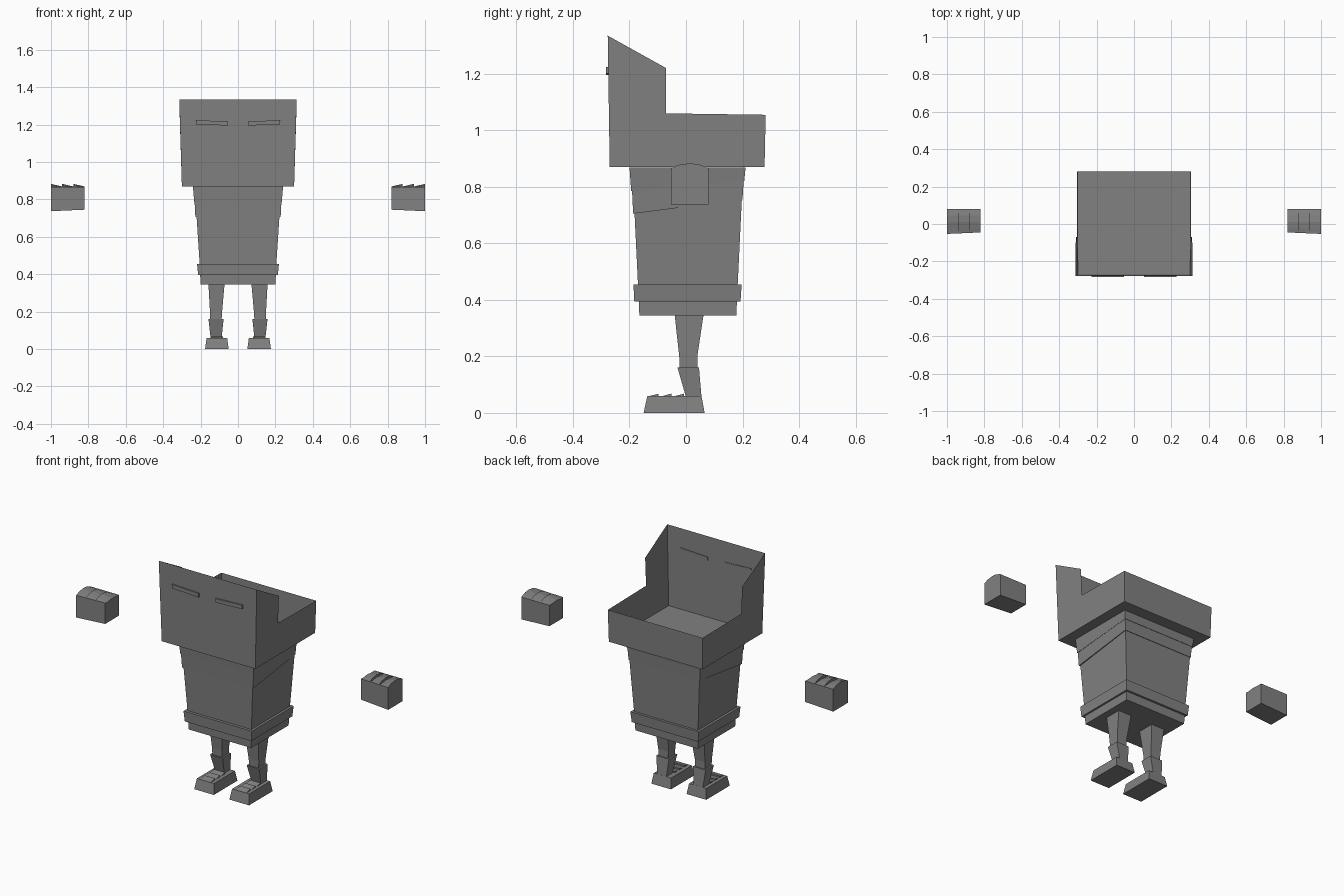
import bpy
import bmesh

if "Cube" in bpy.data.objects:
    bpy.data.objects.remove(bpy.data.objects["Cube"])

grey = bpy.data.materials.new("plain_grey")
grey.diffuse_color = (0.22, 0.22, 0.22, 1)
grey.use_nodes = True
grey.node_tree.nodes["Principled BSDF"].inputs["Base Color"].default_value = grey.diffuse_color


def make(name, verts, faces):
    bm = bmesh.new()
    vs = [bm.verts.new(v) for v in verts]
    for f in faces:
        bm.faces.new([vs[i] for i in f])
    bmesh.ops.recalc_face_normals(bm, faces=bm.faces[:])
    me = bpy.data.meshes.new(name)
    bm.to_mesh(me)
    bm.free()
    me.materials.append(grey)
    ob = bpy.data.objects.new(name, me)
    bpy.context.collection.objects.link(ob)
    return ob


def loft(name, rings):
    """Closed skin through rings that share one point count."""
    n = len(rings[0])
    faces = [list(range(n)), [(len(rings) - 1) * n + i for i in range(n)]]
    for r in range(len(rings) - 1):
        for i in range(n):
            j = (i + 1) % n
            faces.append([r * n + i, r * n + j, (r + 1) * n + j, (r + 1) * n + i])
    return make(name, [p for ring in rings for p in ring], faces)


def rect(x0, x1, y0, y1, zf, zb=None):
    """Level ring, or one sloping from front height zf to back height zb."""
    zb = zf if zb is None else zb
    return [(x0, y0, zf), (x1, y0, zf), (x1, y1, zb), (x0, y1, zb)]


# Head: open-topped thin shell with a tall face and low sides
profile = [(-0.27, 0.87), (0.278, 0.87), (0.282, 1.055), (-0.07, 1.06),
           (-0.07, 1.22), (-0.277, 1.335)]
hw = [0.30, 0.30, 0.304, 0.305, 0.311, 0.314]
left = [(-w, y, z) for w, (y, z) in zip(hw, profile)]
right = [(w, y, z) for w, (y, z) in zip(hw, profile)]
make("head", left + right, [
    [0, 1, 2, 3], [0, 3, 4, 5],              # left wall
    [6, 7, 8, 9], [6, 9, 10, 11],            # right wall
    [0, 1, 7, 6], [1, 2, 8, 7], [0, 5, 11, 6]])  # floor, back, face

# Torso, collars and belt
loft("torso", [rect(-0.20, 0.20, -0.165, 0.178, 0.345),
               rect(-0.205, 0.205, -0.17, 0.183, 0.455),
               rect(-0.232, 0.232, -0.19, 0.203, 0.868)])
loft("lower_collar", [rect(-0.228, 0.228, -0.187, 0.200, 0.705, 0.755),
                      rect(-0.236, 0.236, -0.195, 0.207, 0.868)])
loft("upper_collar", [rect(-0.234, 0.234, -0.194, 0.206, 0.785, 0.82),
                      rect(-0.241, 0.241, -0.20, 0.211, 0.868)])
loft("belt", [rect(-0.213, 0.213, -0.183, 0.193, 0.395),
              rect(-0.219, 0.219, -0.186, 0.197, 0.455)])

for s, side in ((-1, "left"), (1, "right")):
    def sx(ring):
        return [(s * x, y, z) for x, y, z in ring]

    # Eye: thin tilted bar on the face
    loft(side + "_eye", [
        sx([(0.053, y, 1.195), (0.225, y, 1.201), (0.226, y, 1.224), (0.053, y, 1.216)])
        for y in (-0.284, -0.272)])

    # Leg, boot shaft and foot
    loft(side + "_leg", [sx(rect(0.088, 0.148, -0.022, 0.04, 0.15)),
                         sx(rect(0.085, 0.15, -0.024, 0.04, 0.20)),
                         sx(rect(0.072, 0.158, -0.04, 0.062, 0.346))])
    loft(side + "_shin", [sx(rect(0.088, 0.146, 0.0, 0.055, 0.055)),
                          sx(rect(0.077, 0.158, -0.03, 0.046, 0.16))])
    loft(side + "_foot", [sx(rect(0.05, 0.176, -0.15, 0.066, 0)),
                          sx(rect(0.058, 0.168, -0.137, 0.055, 0.059))])

    # Foot ridges: wedges rising toward the heel
    for i in range(3):
        y = -0.135 + i * 0.045
        loft(f"{side}_foot_ridge_{i + 1}", [
            sx([(x, y, 0.058), (x, y + 0.038, 0.058), (x, y + 0.038, 0.068)])
            for x in (0.08, 0.148)])

    # Hand: floating block with an arched, stepped top
    rings = []
    for i in range(3):
        for t, peak in ((0, 0.869), (1, 0.883)):
            x = 0.82 + 0.06 * (i + t)
            k = (x - 0.82) / 0.18
            b, y0, e = 0.745 - 0.008 * k, -0.045 - 0.008 * k, 0.866
            rings.append(sx([(x, y0, b), (x, 0.08, b), (x, 0.08, e),
                             (x, 0.045, peak - 0.003), (x, 0.012, peak),
                             (x, -0.025, peak - 0.005), (x, y0, e)]))
    loft(side + "_hand", rings)
